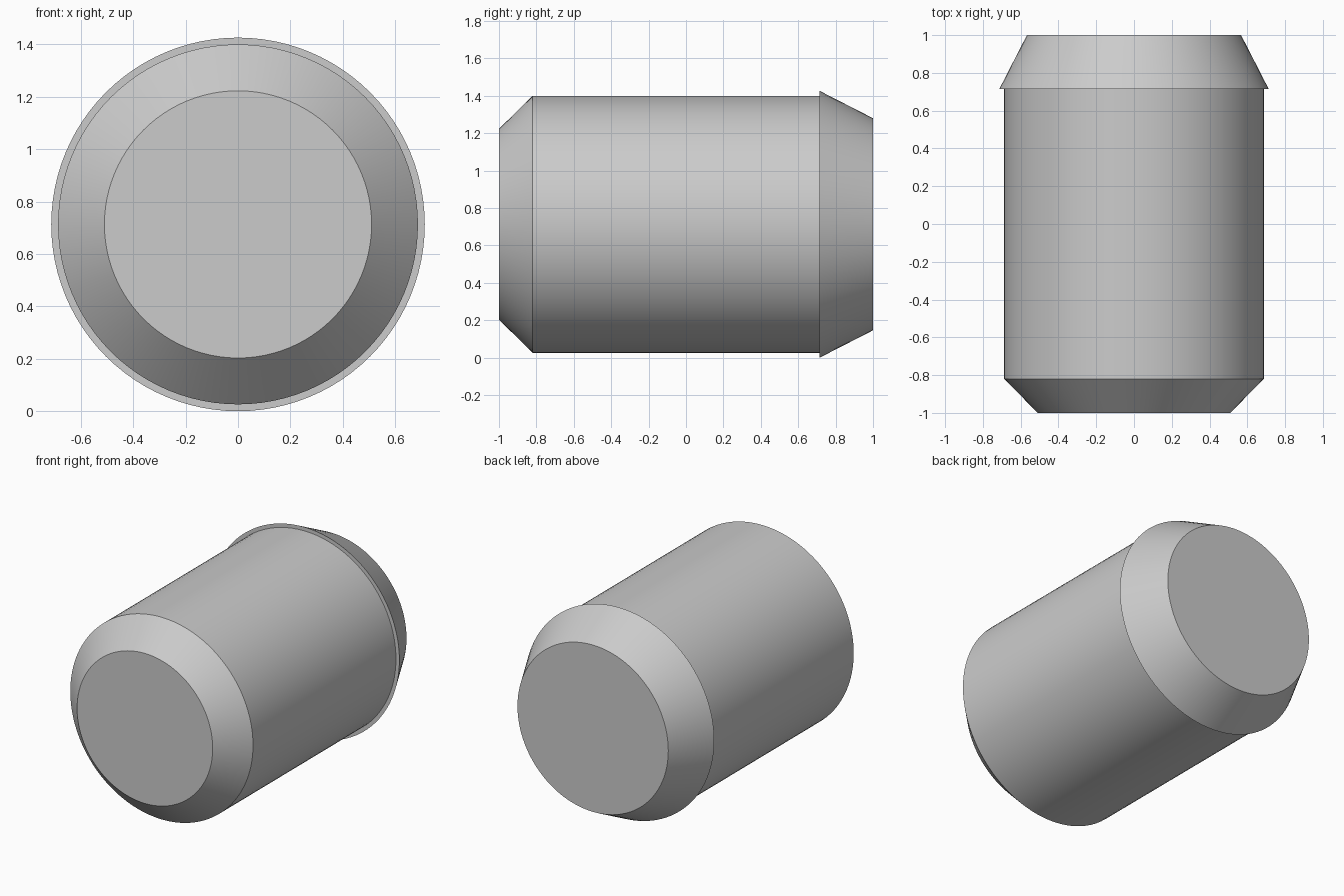
import bpy
import bmesh
from math import cos, sin, tau, radians

cube = bpy.data.objects.get("Cube")
if cube:
    bpy.data.objects.remove(cube, do_unlink=True)

SIDES = 96
AXIS_Z = 0.713

grey = bpy.data.materials.new("plain grey")
grey.use_nodes = True
colour = (0.6, 0.6, 0.6, 1)
grey.diffuse_color = colour
grey.node_tree.nodes["Principled BSDF"].inputs["Base Color"].default_value = colour


def turned_part(name, profile):
    """Closed solid turned around the lengthwise axis from (y, radius) points."""
    bm = bmesh.new()
    rings = []
    for y, r in profile:
        angles = [tau * i / SIDES for i in range(SIDES)]
        rings.append([bm.verts.new((r * sin(a), y, r * cos(a))) for a in angles])
    for a, b in zip(rings, rings[1:]):
        for i in range(SIDES):
            j = (i + 1) % SIDES
            bm.faces.new((a[i], a[j], b[j], b[i]))
    bm.faces.new(rings[0])
    bm.faces.new(rings[-1])
    bmesh.ops.recalc_face_normals(bm, faces=bm.faces)
    mesh = bpy.data.meshes.new(name)
    bm.to_mesh(mesh)
    bm.free()
    mesh.materials.append(grey)
    obj = bpy.data.objects.new(name, mesh)
    obj.location.z = AXIS_Z
    bpy.context.collection.objects.link(obj)
    bpy.ops.object.select_all(action="DESELECT")
    obj.select_set(True)
    bpy.context.view_layer.objects.active = obj
    bpy.ops.object.shade_smooth_by_angle(angle=radians(20))
    return obj


# Barrel with chamfered front, and overhanging tapered cap at the back
turned_part("barrel_body", [(-1, 0.51), (-0.82, 0.687), (0.715, 0.687)])
turned_part("tapered_back_cap", [(0.715, 0.713), (1, 0.567)])
